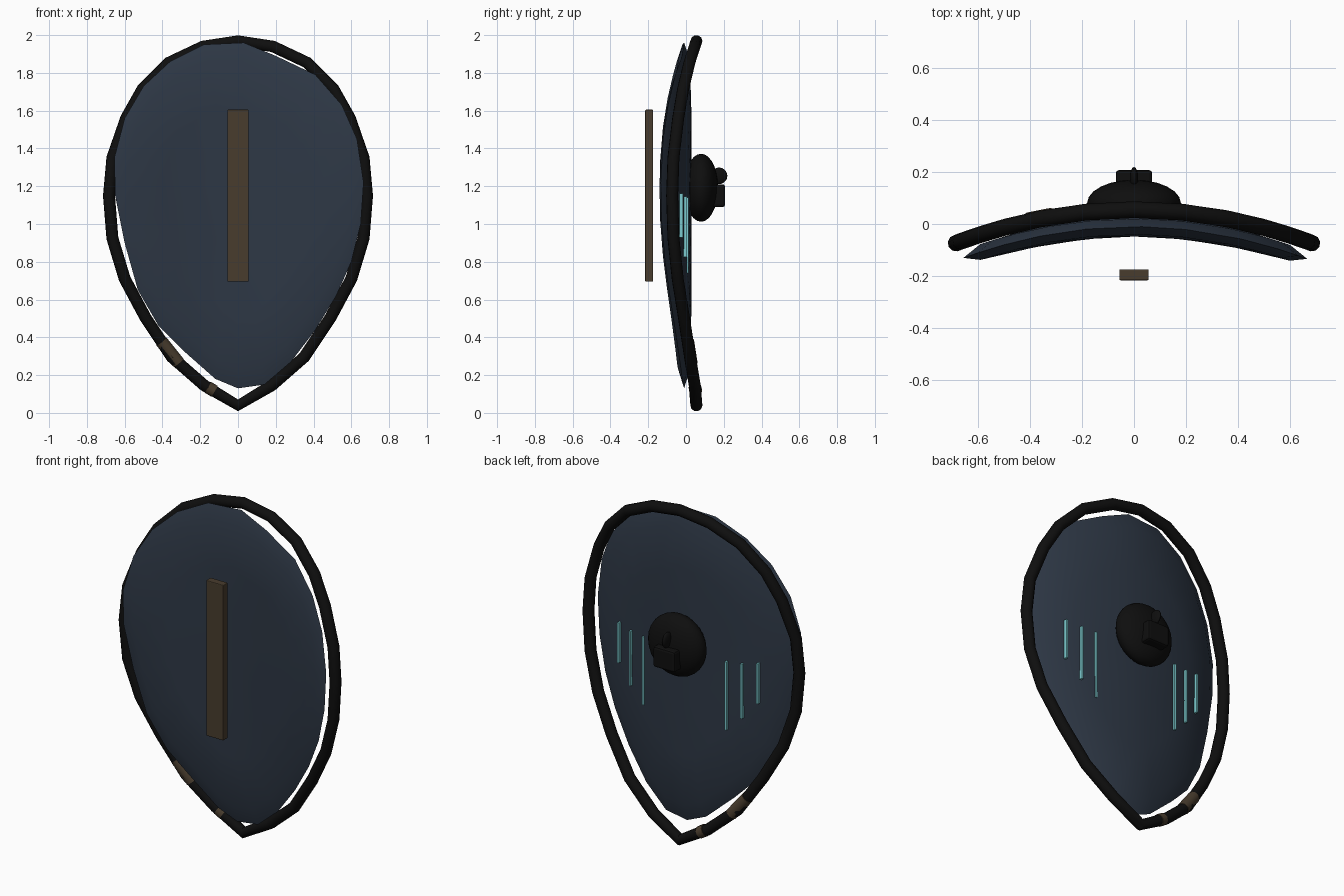
import bpy, bmesh, math
from mathutils import Vector

if "Cube" in bpy.data.objects:
    bpy.data.objects.remove(bpy.data.objects["Cube"])


def material(name, rgb):
    m = bpy.data.materials.new(name)
    m.diffuse_color = (*rgb, 1)
    m.use_nodes = True
    m.node_tree.nodes["Principled BSDF"].inputs["Base Color"].default_value = m.diffuse_color
    return m


SLATE = material("slate blue", (0.027, 0.039, 0.060))
BLACK = material("black iron", (0.0045, 0.0045, 0.0045))
LEATHER = material("brown leather", (0.066, 0.046, 0.027))
TEAL = material("glowing teal", (0.20, 0.60, 0.63))


def finish(bm, name, mat, angle=None):
    """Turn a bmesh into a named, coloured object."""
    bmesh.ops.recalc_face_normals(bm, faces=bm.faces)
    me = bpy.data.meshes.new(name)
    bm.to_mesh(me)
    bm.free()
    ob = bpy.data.objects.new(name, me)
    bpy.context.collection.objects.link(ob)
    me.materials.append(mat)
    if angle:
        bpy.ops.object.select_all(action='DESELECT')
        bpy.context.view_layer.objects.active = ob
        ob.select_set(True)
        bpy.ops.object.shade_smooth_by_angle(angle=math.radians(angle))
    return ob


def box(name, centre, size, mat, bevel=0.0):
    bm = bmesh.new()
    bmesh.ops.create_cube(bm, size=1)
    for v in bm.verts:
        v.co = Vector(c + a * s for c, a, s in zip(centre, v.co, size))
    if bevel:
        bmesh.ops.bevel(bm, geom=bm.edges[:], offset=bevel, segments=2,
                        profile=0.5, affect='EDGES')
    return finish(bm, name, mat)


def ellipsoid(name, centre, radii, mat, segs=24, rings=14):
    bm = bmesh.new()
    bmesh.ops.create_uvsphere(bm, u_segments=segs, v_segments=rings, radius=1)
    for v in bm.verts:
        v.co = Vector(c + a * r for c, a, r in zip(centre, v.co, radii))
    return finish(bm, name, mat, 40)


def tube(name, points, radius, mat, closed=False):
    cu = bpy.data.curves.new(name, 'CURVE')
    cu.dimensions = '3D'
    cu.bevel_depth = radius
    cu.bevel_resolution = 3
    cu.use_fill_caps = True
    sp = cu.splines.new('POLY')
    sp.points.add(len(points) - 1)
    for p, co in zip(sp.points, points):
        p.co = (*co, 1)
    sp.use_cyclic_u = closed
    tmp = bpy.data.objects.new(name, cu)
    bpy.context.collection.objects.link(tmp)
    me = bpy.data.meshes.new_from_object(
        tmp.evaluated_get(bpy.context.evaluated_depsgraph_get()))
    bpy.data.objects.remove(tmp)
    bm = bmesh.new()
    bm.from_mesh(me)
    me.materials.clear()
    return finish(bm, name, mat, 40)


def rim_y(x):
    return 0.055 - 0.275 * x * x


# Iron rim: teardrop path bowed backwards along the middle
half = [(0.185, 1.94), (0.365, 1.855), (0.505, 1.715), (0.592, 1.56),
        (0.665, 1.35), (0.683, 1.15), (0.665, 0.925), (0.60, 0.71),
        (0.49, 0.505), (0.35, 0.295), (0.178, 0.145)]
path = [(0, 1.968)] + half + [(0, 0.04)] + [(-x, z) for x, z in reversed(half)]
tube("rim", [(x, rim_y(x), z) for x, z in path], 0.032, BLACK, True)

# Leather wraps on the lower left of the rim
for i, (a, b) in enumerate([((-0.405, 0.378), (-0.315, 0.265)),
                            ((-0.16, 0.136), (-0.125, 0.115))]):
    tube(f"rim_wrap_{i + 1}", [(x, rim_y(x), z) for x, z in (a, b)],
         0.0345, LEATHER)

# Curved board: uneven outline, thick in the middle and thin at the edge
outline = [(0.03, 1.96), (0.2, 1.89), (0.41, 1.79), (0.55, 1.63), (0.63, 1.45),
           (0.665, 1.22), (0.65, 1.0), (0.6, 0.8), (0.52, 0.62), (0.41, 0.44),
           (0.28, 0.27), (0.14, 0.15), (0, 0.13), (-0.12, 0.18), (-0.29, 0.33),
           (-0.42, 0.46), (-0.53, 0.65), (-0.6, 0.9), (-0.65, 1.15),
           (-0.655, 1.35), (-0.6, 1.56), (-0.5, 1.73), (-0.36, 1.86),
           (-0.18, 1.95)]
MID_Z, HALF_T = 1.1, 0.038


def board_vert(bm, p, scale, side, bulge):
    x, z = p[0] * scale, MID_Z + (p[1] - MID_Z) * scale
    return bm.verts.new((x, 0.028 - HALF_T - 0.28 * x * x + side * bulge * HALF_T, z))


bm = bmesh.new()
edge = [board_vert(bm, p, 1, 0, 0) for p in outline]
n = len(edge)
for side in (-1, 1):
    prev = edge
    for scale, bulge in ((0.9, 0.8), (0.6, 1), (0.3, 1)):
        ring = [board_vert(bm, p, scale, side, bulge) for p in outline]
        for i in range(n):
            j = (i + 1) % n
            bm.faces.new((prev[i], prev[j], ring[j], ring[i]))
        prev = ring
    tip = board_vert(bm, (0, MID_Z), 0, side, 1)
    for i in range(n):
        bm.faces.new((prev[i], prev[(i + 1) % n], tip))
finish(bm, "board", SLATE, 25)

# Boss on the back with a block and a thin fin
ellipsoid("boss", (0, 0.08, 1.192), (0.18, 0.09, 0.18), BLACK)
box("boss_block", (0, 0.172, 1.15), (0.14, 0.07, 0.12), BLACK, 0.012)
ellipsoid("boss_fin", (0, 0.175, 1.255), (0.016, 0.044, 0.044), BLACK, 16, 10)

# Glowing slits either side of the boss, shorter towards the edge
for x, z, length in ((0.27, 0.94, 0.40), (0.36, 0.985, 0.32), (0.45, 1.045, 0.235)):
    for s, tag in ((-1, "left"), (1, "right")):
        y = 0.028 - 0.28 * x * x
        # the innermost right slit lies almost buried in the board
        if s > 0 and x < 0.3:
            y -= 0.008
        box(f"slit_{tag}_{round(x * 100)}", (s * x, y + 0.004, z),
            (0.012, 0.02, length), TEAL)

# Floating grip strap in front
box("grip_strap", (0, -0.195, 1.15), (0.112, 0.042, 0.91), LEATHER, 0.004)
